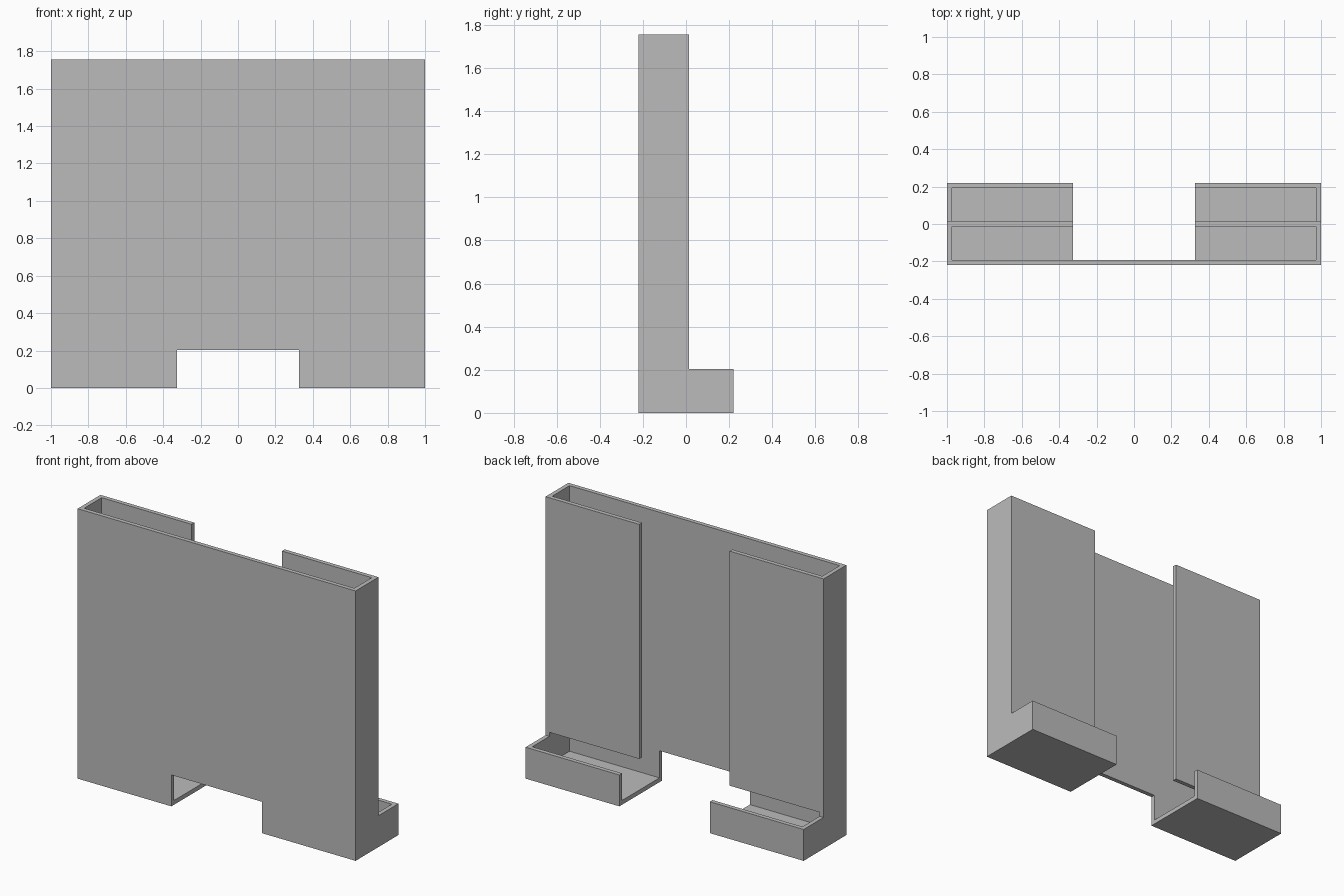
import bpy
import bmesh

if "Cube" in bpy.data.objects:
    bpy.data.objects.remove(bpy.data.objects["Cube"], do_unlink=True)

HEIGHT = 1.755     # top of the tall pocket
DEPTH = 0.22       # half of the full depth
WALL = 0.028       # wall thickness
REAR = 0.015       # outer face of the rear wall
LIP = 0.204        # height of the tray rim
GAP = 0.23         # underside of the rear wall
OPENING = 0.325    # half width of the central opening
FRONT_IN = WALL - DEPTH

grey = bpy.data.materials.new("plain grey")
grey.use_nodes = True
grey.diffuse_color = (0.5, 0.5, 0.5, 1)
grey.node_tree.nodes["Principled BSDF"].inputs["Base Color"].default_value = (0.5, 0.5, 0.5, 1)


def prism(name, profile, half_width):
    """Extrude a (y, z) profile across x, centred."""
    bm = bmesh.new()
    face = bm.faces.new([bm.verts.new((-half_width, y, z)) for y, z in profile])
    new = bmesh.ops.extrude_face_region(bm, geom=[face])["geom"]
    verts = [g for g in new if isinstance(g, bmesh.types.BMVert)]
    bmesh.ops.translate(bm, verts=verts, vec=(2 * half_width, 0, 0))
    bmesh.ops.recalc_face_normals(bm, faces=bm.faces)
    mesh = bpy.data.meshes.new(name)
    bm.to_mesh(mesh)
    bm.free()
    mesh.materials.append(grey)
    obj = bpy.data.objects.new(name, mesh)
    bpy.context.collection.objects.link(obj)
    return obj


# Solid body: tall slab with a low tray behind it
holder = prism("holder_body", [
    (-DEPTH, 0), (DEPTH, 0), (DEPTH, LIP),
    (REAR, LIP), (REAR, HEIGHT), (-DEPTH, HEIGHT)], 1)

# Hollow that runs down the pocket and under the rear wall into the tray
cavity = prism("cavity_cutter", [
    (FRONT_IN, WALL), (DEPTH - WALL, WALL), (DEPTH - WALL, GAP),
    (REAR - WALL, GAP), (REAR - WALL, 2), (FRONT_IN, 2)], 1 - WALL)

# Central opening: full height behind the front panel, low notch through it
opening = prism("opening_cutter", [
    (-0.3, -0.1), (0.3, -0.1), (0.3, 2),
    (FRONT_IN, 2), (FRONT_IN, LIP), (-0.3, LIP)], OPENING)

for cutter in (cavity, opening):
    cutter.hide_render = True
    mod = holder.modifiers.new(cutter.name, "BOOLEAN")
    mod.operation = "DIFFERENCE"
    mod.solver = "EXACT"
    mod.object = cutter

# Bake the cuts, then drop the cutters
bpy.context.view_layer.update()
graph = bpy.context.evaluated_depsgraph_get()
result = bpy.data.meshes.new_from_object(holder.evaluated_get(graph))
holder.modifiers.clear()
holder.data = result
for cutter in (cavity, opening):
    bpy.data.objects.remove(cutter, do_unlink=True)
